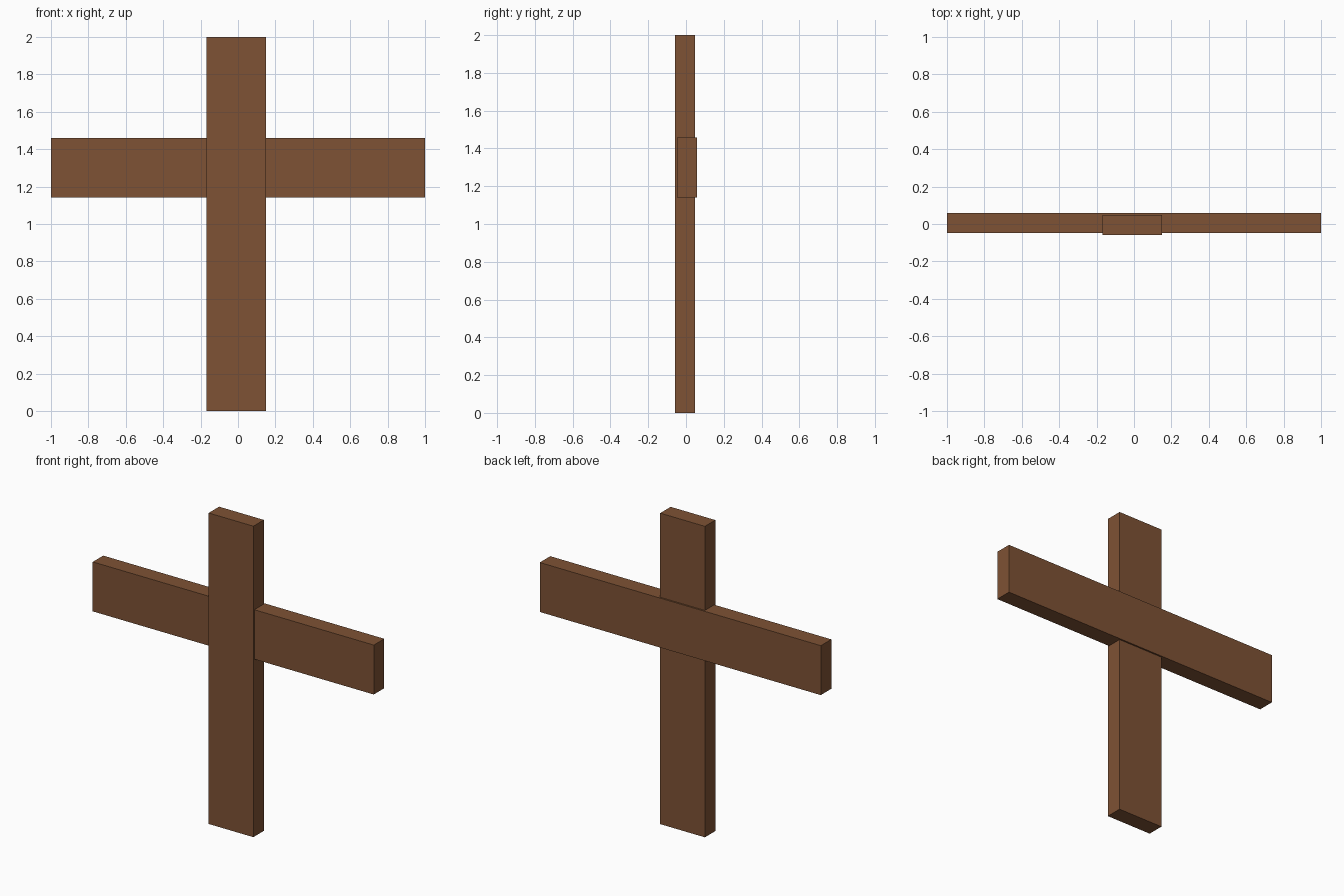
import bpy

if "Cube" in bpy.data.objects:
    bpy.data.objects.remove(bpy.data.objects["Cube"])

# Single wood colour
wood = bpy.data.materials.new("brown wood")
wood.diffuse_color = (0.21, 0.085, 0.035, 1.0)
wood.use_nodes = True
wood.node_tree.nodes["Principled BSDF"].inputs["Base Color"].default_value = wood.diffuse_color


def plank(name, lo, hi):
    """Box between two opposite corners."""
    bpy.ops.mesh.primitive_cube_add(size=1)
    ob = bpy.context.object
    ob.name = name
    for v in ob.data.vertices:
        for i in range(3):
            v.co[i] = lo[i] if v.co[i] < 0 else hi[i]
    ob.data.materials.append(wood)
    return ob


# Upright, sitting slightly towards the front
plank("upright_plank", (-0.168, -0.058, 0.0), (0.15, 0.048, 2.0))
# Crossbar, sitting slightly towards the back
plank("crossbar_plank", (-1.0, -0.048, 1.141), (1.0, 0.058, 1.459))
